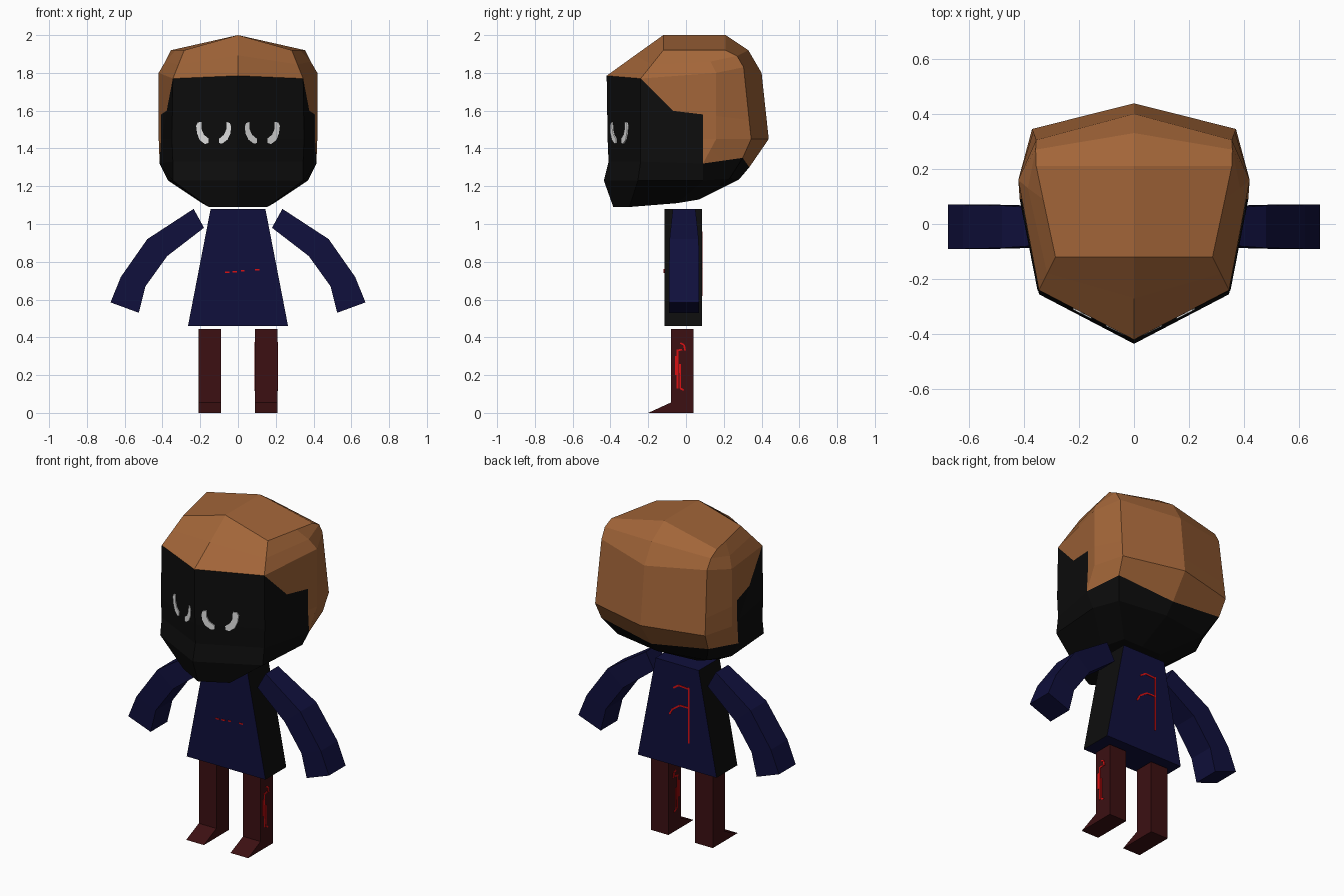
import bpy, bmesh
from mathutils import Vector

if "Cube" in bpy.data.objects:
    bpy.data.objects.remove(bpy.data.objects["Cube"])


def material(name, rgb):
    m = bpy.data.materials.new(name)
    m.diffuse_color = (*rgb, 1)
    m.use_nodes = True
    m.node_tree.nodes["Principled BSDF"].inputs["Base Color"].default_value = m.diffuse_color
    return m


BROWN = material("hair_brown", (0.36, 0.13, 0.04))
BLACK = material("black", (0.004, 0.004, 0.004))
NAVY = material("navy", (0.005, 0.005, 0.045))
MAROON = material("maroon", (0.045, 0.005, 0.006))
WHITE = material("eye_white", (0.75, 0.75, 0.75))
RED = material("red", (0.7, 0.005, 0.006))


def finish(name, bm, mats):
    bmesh.ops.recalc_face_normals(bm, faces=bm.faces)
    me = bpy.data.meshes.new(name)
    bm.to_mesh(me)
    bm.free()
    for m in mats:
        me.materials.append(m)
    ob = bpy.data.objects.new(name, me)
    bpy.context.collection.objects.link(ob)
    return ob


def loft(sections, bm=None, caps=True):
    """Join closed loops of points with quads and cap the ends."""
    bm = bm or bmesh.new()
    loops = [[bm.verts.new(p) for p in s] for s in sections]
    n = len(loops[0])
    for a, b in zip(loops, loops[1:]):
        for i in range(n):
            j = (i + 1) % n
            bm.faces.new((a[i], a[j], b[j], b[i]))
    if caps:
        bm.faces.new(loops[0])
        bm.faces.new(loops[-1])
    return bm


# Head: rings of front centre, front corner, side, back corner, back centre
RINGS = [
    [(0, -.385, 1.09), (.155, -.30, 1.09), (.19, -.05, 1.11), (.13, .07, 1.13), (0, .07, 1.13)],
    [(0, -.435, 1.23), (.345, -.255, 1.23), (.37, .09, 1.23), (.30, .23, 1.24), (0, .28, 1.235)],
    [(0, -.41, 1.33), (.345, -.24, 1.33), (.415, .09, 1.32), (.36, .30, 1.35), (0, .335, 1.30)],
    [(0, -.415, 1.45), (.35, -.242, 1.45), (.42, .16, 1.45), (.37, .345, 1.45), (0, .438, 1.45)],
    [(0, -.42, 1.785), (.345, -.24, 1.77), (.42, .16, 1.80), (.355, .305, 1.83), (0, .40, 1.80)],
    [(0, -.27, 1.893), (.315, -.18, 1.845), (.385, .13, 1.86), (.357, .27, 1.89), (0, .33, 1.92)],
    [(0, -.12, 2.0), (.285, -.12, 1.92), (.33, .09, 1.92), (.355, .21, 1.92), (0, .21, 2.0)],
]
bm = bmesh.new()
grid = [[bm.verts.new(p) for p in r] for r in RINGS]
band = []
for k, (a, b) in enumerate(zip(grid, grid[1:])):
    for i in range(4):
        f = bm.faces.new((a[i], a[i + 1], b[i + 1], b[i]))
        f.material_index = 0 if k >= 4 else 1
        if k in (2, 3):
            f.material_index = 2
bm.faces.new(grid[0]).material_index = 1
bm.faces.new(grid[-1]).material_index = 0
# Cut the hairline across the side band, then colour the band by position
for co, no in (((0, .09, 0), (0, 1, 0)), ((0, -.24, 1.77), (0, 1, 1)),
               ((0, .09, 1.58), (0, .12, 1))):
    fs = [f for f in bm.faces if f.material_index == 2]
    geom = fs + list({e for f in fs for e in f.edges}) + list({v for f in fs for v in f.verts})
    bmesh.ops.bisect_plane(bm, geom=geom, plane_co=co, plane_no=no, dist=1e-5)
for f in bm.faces:
    if f.material_index == 2:
        c = f.calc_center_median()
        temple = c.y + c.z > 1.53 and c.z > 1.591 - .12 * c.y
        f.material_index = 0 if c.y > .09 or temple else 1
# Mirror the half head
g = bmesh.ops.duplicate(bm, geom=bm.verts[:] + bm.edges[:] + bm.faces[:])["geom"]
for v in g:
    if isinstance(v, bmesh.types.BMVert):
        v.co.x *= -1
bmesh.ops.remove_doubles(bm, verts=bm.verts, dist=1e-4)
finish("head", bm, [BROWN, BLACK])

# Eyes: two curved marks on each side of the face
EYE_MARKS = {
    "inner": [(.036, 1.515), (.043, 1.535), (.06, 1.54), (.062, 1.50), (.075, 1.472),
              (.102, 1.45), (.10, 1.428), (.083, 1.426), (.055, 1.447), (.04, 1.48)],
    "outer": [(.222, 1.52), (.213, 1.538), (.193, 1.54), (.192, 1.50), (.18, 1.472),
              (.155, 1.452), (.156, 1.43), (.175, 1.423), (.203, 1.444), (.217, 1.48)],
}
for side, s in (("right", 1), ("left", -1)):
    for name, pts in EYE_MARKS.items():
        loops = [[(s * x, -.415 + .494 * x + d, z) for x, z in pts] for d in (-.006, .001)]
        finish(f"eye_{name}_{side}", loft(loops), [WHITE])

# Tapered coat with black side panels
Y0, Y1 = -.115, .085
coat = loft([[(-w, Y0, z), (w, Y0, z), (w, Y1, z), (-w, Y1, z)]
             for w, z in ((.265, .46), (.145, 1.08))])
coat.normal_update()
for f in coat.faces:
    f.material_index = int(abs(f.normal.x) > .7)
finish("coat", coat, [NAVY, BLACK])

# Sleeves bending out and down: outer x, z, inner x, z, half depth
ARM = [(.235, 1.08, .18, .98, .06), (.48, .92, .375, .83, .077),
       (.62, .72, .49, .67, .08), (.675, .585, .525, .53, .08)]
# Leg and pointed foot outline in y, z
LEG = [(-.20, 0), (.04, 0), (.04, .445), (-.08, .445), (-.08, .055)]
for side, s in (("right", 1), ("left", -1)):
    finish(f"sleeve_{side}", loft([
        [(s * xo, -.01 - h, zo), (s * xo, -.01 + h, zo),
         (s * xi, -.01 + h, zi), (s * xi, -.01 - h, zi)]
        for xo, zo, xi, zi, h in ARM]), [NAVY])
    finish(f"leg_{side}", loft([[(s * x, y, z) for y, z in LEG] for x in (.09, .208)]), [MAROON])


def scratches(name, paths, width, place):
    """Thin red strokes; place(u, v, depth) maps onto a flat surface."""
    bm = bmesh.new()
    for path in paths:
        for p, q in zip(path, path[1:]):
            p, q = Vector(p), Vector(q)
            n = (q - p).normalized().orthogonal() * width / 2
            loft([[place(c.x, c.y, d) for c in (p - n, q - n, q + n, p + n)]
                  for d in (-.001, .003)], bm)
    finish(name, bm, [RED])


# Red scratches on the coat back and front, and both sides of one leg
scratches("coat_back_scratches",
          [[(-.08, .96), (-.08, .62)], [(-.08, .95), (-.01, .955), (.025, .93)],
           [(-.08, .835), (-.02, .835), (.03, .80), (.05, .765)]],
          .009, lambda u, v, d: (u, Y1 + d, v))
scratches("coat_front_scratches",
          [[(-.07, .745), (-.045, .745)], [(-.03, .747), (-.005, .748)],
           [(.015, .752), (.035, .753)], [(.09, .757), (.115, .758)]],
          .007, lambda u, v, d: (u, Y0 - d, v))
LEG_MARKS = [[(-.045, .33), (-.045, .13)], [(-.032, .26), (-.03, .13)],
             [(-.055, .30), (-.055, .20)], [(-.03, .37), (-.01, .36), (-.005, .33)],
             [(-.05, .33), (-.02, .335)], [(-.03, .13), (-.012, .12)]]
scratches("leg_outer_scratches", LEG_MARKS, .009, lambda u, v, d: (.208 + d, u, v))
scratches("leg_inner_scratches", LEG_MARKS, .009, lambda u, v, d: (.09 - d, u, v))
